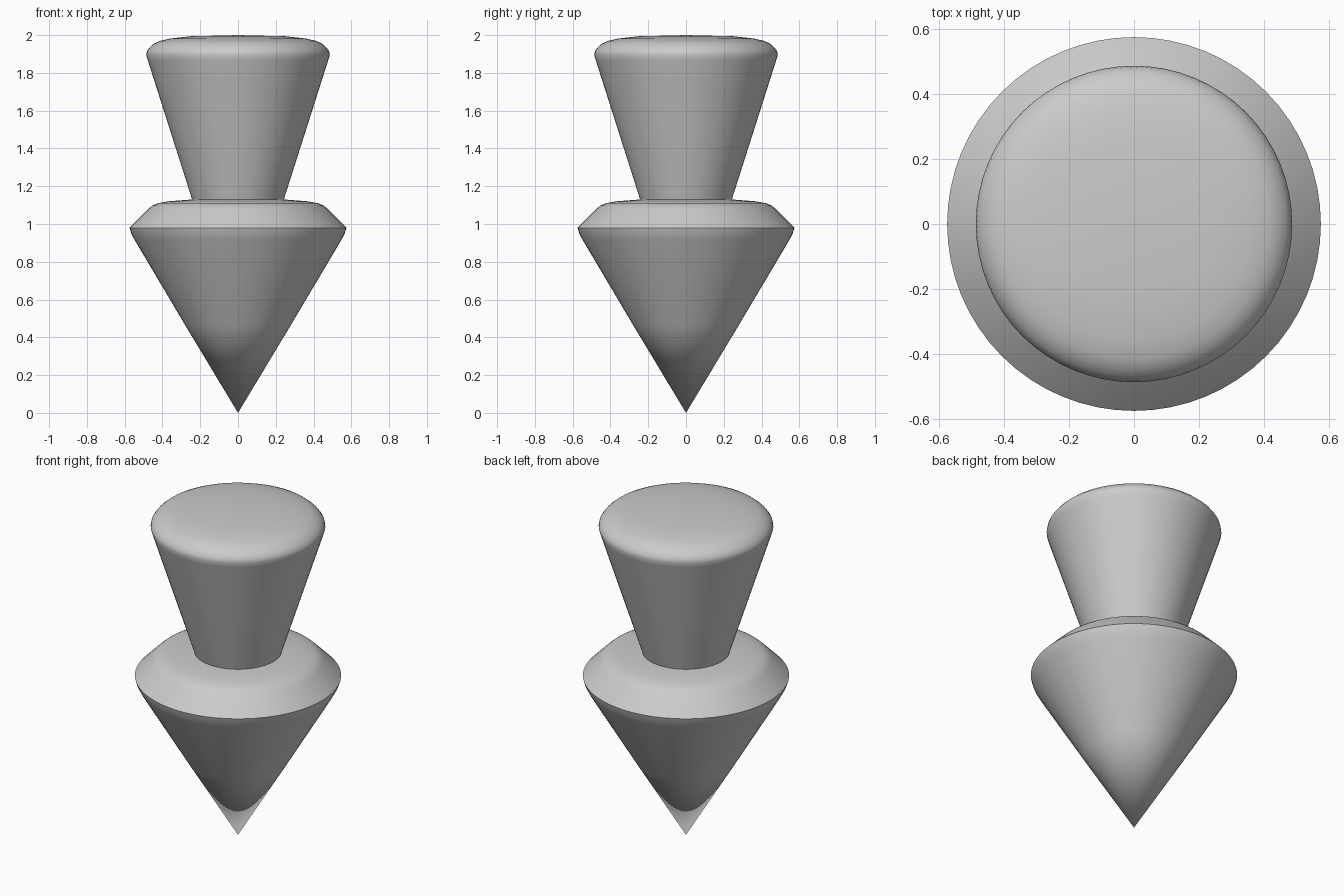
import bpy, bmesh, math

if "Cube" in bpy.data.objects:
    bpy.data.objects.remove(bpy.data.objects["Cube"])

SIDES = 64
grey = bpy.data.materials.new("light grey")
grey.diffuse_color = (0.6, 0.6, 0.6, 1)
grey.use_nodes = True
grey.node_tree.nodes["Principled BSDF"].inputs["Base Color"].default_value = grey.diffuse_color


def lathe(name, profile):
    """Spin (radius, height) points around z; radius 0 makes a pole."""
    bm = bmesh.new()
    rings = []
    for r, z in profile:
        if r == 0:
            rings.append([bm.verts.new((0, 0, z))] * SIDES)
        else:
            rings.append([bm.verts.new((r * math.cos(2 * math.pi * i / SIDES),
                                        r * math.sin(2 * math.pi * i / SIDES), z))
                          for i in range(SIDES)])
    for a, b in zip(rings, rings[1:]):
        for i in range(SIDES):
            j = (i + 1) % SIDES
            corners = list(dict.fromkeys((a[i], a[j], b[j], b[i])))
            bm.faces.new(corners)
    bmesh.ops.recalc_face_normals(bm, faces=bm.faces)
    mesh = bpy.data.meshes.new(name)
    bm.to_mesh(mesh)
    bm.free()
    mesh.materials.append(grey)
    ob = bpy.data.objects.new(name, mesh)
    bpy.context.collection.objects.link(ob)
    bpy.ops.object.select_all(action='DESELECT')
    ob.select_set(True)
    bpy.context.view_layer.objects.active = ob
    bpy.ops.object.shade_smooth_by_angle(angle=math.radians(40))
    return ob


# Pointed lower cone with a sharp rim and a softly rounded shoulder
lathe("pointed_base", [(0, 0), (0.28, 0.465), (0.547, 0.915), (0.565, 0.95),
                       (0.574, 0.98), (0.475, 1.08), (0.455, 1.097),
                       (0.425, 1.11), (0.37, 1.12), (0.24, 1.13), (0, 1.13)])

# Flared grip with a rounded, slightly domed top
lathe("grip", [(0, 1.12), (0.24, 1.12), (0.243, 1.13), (0.477, 1.865),
               (0.486, 1.895), (0.482, 1.915), (0.468, 1.935), (0.445, 1.955),
               (0.415, 1.969), (0.36, 1.982), (0.25, 1.994), (0, 2.0)])
